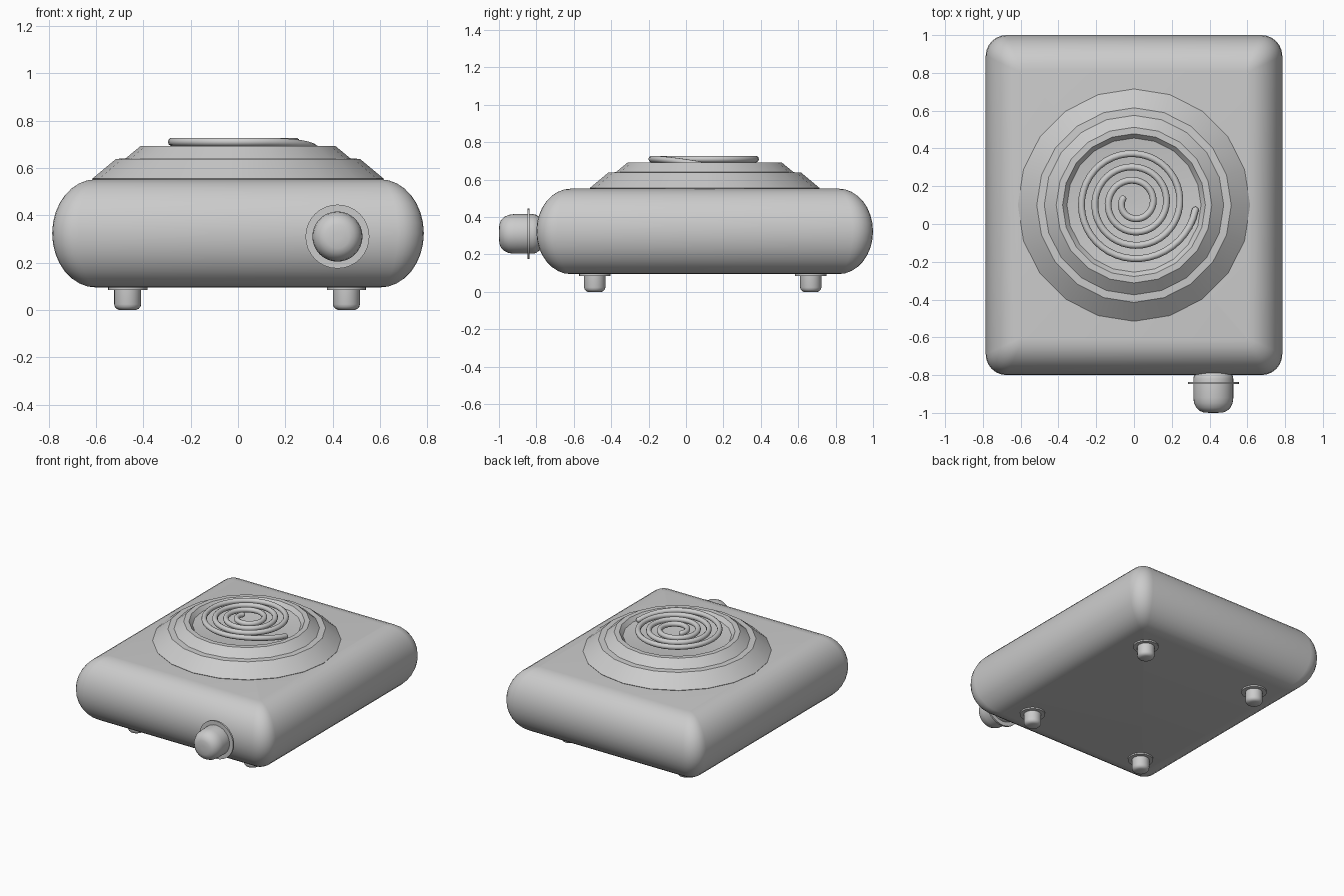
import bpy, math
from mathutils import Matrix, Vector

if "Cube" in bpy.data.objects:
    bpy.data.objects.remove(bpy.data.objects["Cube"])


def finish(name, verts, faces, angle=35):
    me = bpy.data.meshes.new(name)
    me.from_pydata(verts, [], faces)
    me.update()
    ob = bpy.data.objects.new(name, me)
    bpy.context.collection.objects.link(ob)
    bpy.ops.object.select_all(action='DESELECT')
    ob.select_set(True)
    bpy.context.view_layer.objects.active = ob
    bpy.ops.object.shade_smooth_by_angle(angle=math.radians(angle))
    return ob


def stack(rings, wrap=False):
    """Join equal-length rings into a skin; cap both ends unless wrapped."""
    n = len(rings[0])
    verts = [v for r in rings for v in r]
    count = len(rings)
    faces = []
    for i in range(count if wrap else count - 1):
        a, b = i * n, ((i + 1) % count) * n
        for j in range(n):
            k = (j + 1) % n
            faces.append((a + j, a + k, b + k, b + j))
    if not wrap:
        faces.append(tuple(reversed(range(n))))
        faces.append(tuple(range((count - 1) * n, count * n)))
    return verts, faces


def lathe(name, profile, segs, matrix):
    """Revolve (radius, height) points, bottom to top, around local z."""
    rings = []
    for r, z in profile:
        rings.append([matrix @ Vector((r * math.sin(-2 * math.pi * j / segs),
                                       r * math.cos(2 * math.pi * j / segs), z))
                      for j in range(segs)])
    return finish(name, *stack(rings))


def rounded_rect(hx, hy, r, z, cy, steps=6):
    pts = []
    for q, (sx, sy) in enumerate([(1, 1), (-1, 1), (-1, -1), (1, -1)]):
        for s in range(steps + 1):
            a = math.pi / 2 * (q + s / steps)
            pts.append((sx * (hx - r) + r * math.cos(a),
                        cy + sy * (hy - r) + r * math.sin(a), z))
    return pts


# body: pillow-sided slab
rings = []
for i in range(17):
    a = -math.pi / 2 + math.pi * i / 16
    inset = 0.185 * (1 - math.cos(a))
    radius = 0.012 + 0.098 * math.cos(a)
    rings.append(rounded_rect(0.785 - inset, 0.9 - inset, radius,
                              0.3235 + 0.2285 * math.sin(a), 0.1))
finish("body", *stack(rings))

# stepped burner housing with a shallow bowl
lathe("burner_housing", [(0.61, 0.545), (0.615, 0.555), (0.515, 0.638),
                         (0.475, 0.64), (0.412, 0.692), (0.378, 0.692),
                         (0.355, 0.665), (0.2, 0.645), (0.01, 0.64)],
      20, Matrix.Translation((0, 0.1, 0)))

# spiral heating coil, its outer end dipping into the bowl
n, tube, sides = 150, 0.018, 10
path = []
for i in range(n + 1):
    t = i / n
    a = math.radians(160 + 1273 * t)
    r = 0.062 + 0.25 * t
    dip = max(0, (t - 0.95) / 0.05)
    path.append(Vector((r * math.cos(a) + 0.015 * dip, 0.112 + r * math.sin(a),
                        0.710 - 0.03 * dip ** 2)))
rings = []
for i, p in enumerate(path):
    d = (path[min(i + 1, n)] - path[max(i - 1, 0)]).normalized()
    side = d.cross(Vector((0, 0, 1))).normalized()
    up = side.cross(d)
    ring = [side * math.cos(2 * math.pi * j / sides) +
            up * math.sin(2 * math.pi * j / sides) for j in range(sides)]
    ends = []
    if i == 0 or i == n:
        # rounded tip
        sign = 1 if i == n else -1
        for f in (0, 0.35, 0.7, 0.95):
            q = p + d * sign * tube * f
            ends.append([q + v * tube * math.sqrt(1 - f * f) for v in ring])
        rings += ends if i == n else ends[::-1]
    else:
        rings.append([p + v * tube for v in ring])
verts, faces = stack(rings)
finish("heating_coil", verts, [tuple(reversed(f)) for f in faces], 50)

# control knob and its flange, pointing to the front
front = Matrix.Translation((0.42, 0, 0.31)) @ Matrix.Rotation(math.pi / 2, 4, 'X')
lathe("control_knob", [(0.08, 0.76), (0.09, 0.787), (0.102, 0.8), (0.106, 0.82),
                       (0.106, 0.92), (0.102, 0.948), (0.09, 0.973),
                       (0.072, 0.99), (0.05, 0.998), (0.015, 1.0)], 32, front)
lathe("knob_flange", [(0.135, 0.836), (0.135, 0.848)], 32, front)

# four feet with mounting washers
for x, sx in ((-0.466, "left"), (0.458, "right")):
    for y, sy in ((-0.488, "front"), (0.667, "back")):
        at = Matrix.Translation((x, y, 0))
        lathe(f"{sy}_{sx}_foot", [(0.036, 0), (0.047, 0.005), (0.054, 0.013),
                                  (0.057, 0.024), (0.057, 0.1)], 24, at)
        lathe(f"{sy}_{sx}_washer", [(0.083, 0.085), (0.083, 0.1)], 24, at)
